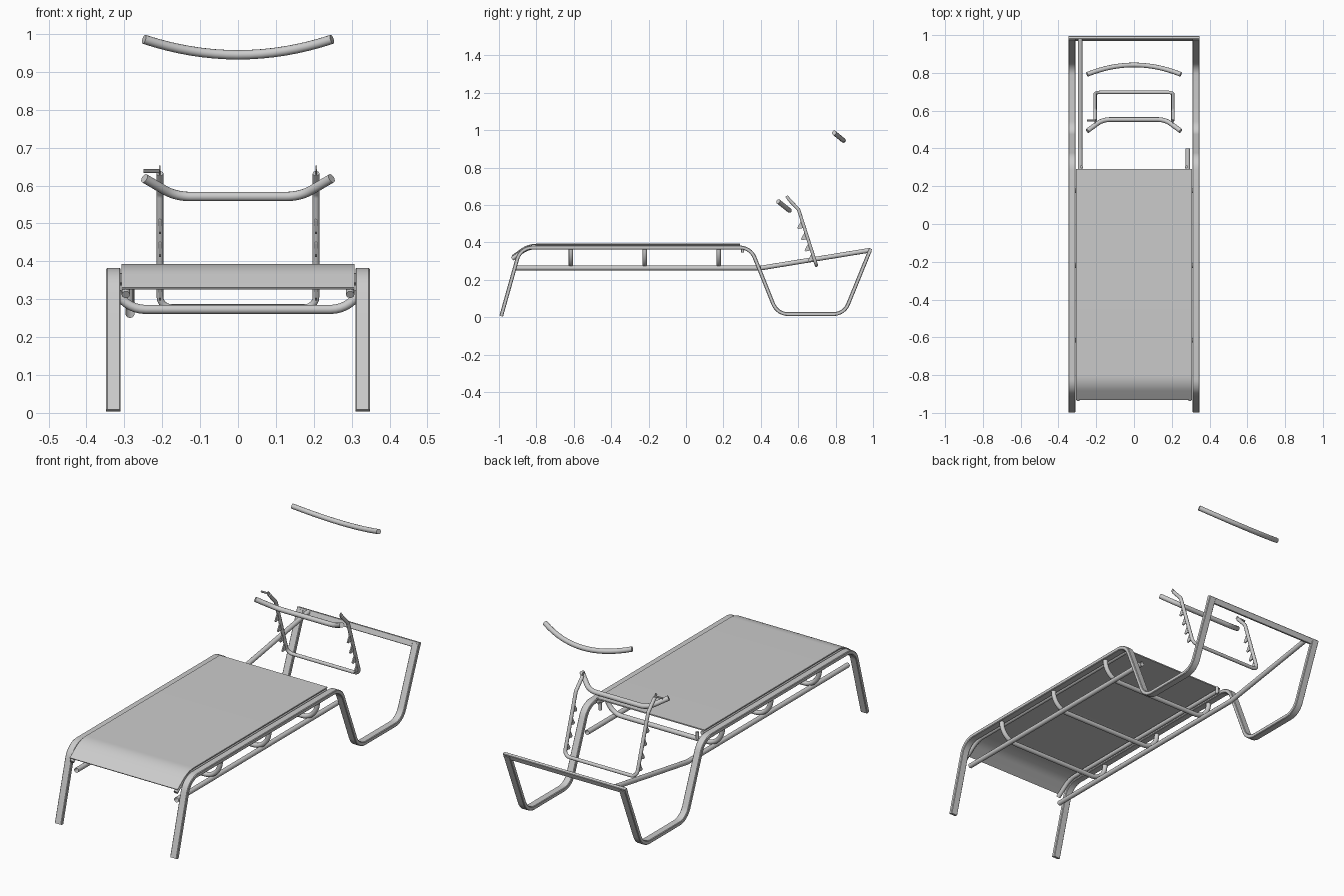
import bpy, bmesh, math
from mathutils import Vector

if "Cube" in bpy.data.objects:
    bpy.data.objects.remove(bpy.data.objects["Cube"])

grey = bpy.data.materials.new("light_grey")
grey.diffuse_color = (0.6, 0.6, 0.6, 1)
grey.use_nodes = True
grey.node_tree.nodes["Principled BSDF"].inputs["Base Color"].default_value = grey.diffuse_color


def finish(name, bm, smooth=True):
    bmesh.ops.recalc_face_normals(bm, faces=bm.faces)
    me = bpy.data.meshes.new(name)
    bm.to_mesh(me)
    bm.free()
    me.materials.append(grey)
    ob = bpy.data.objects.new(name, me)
    bpy.context.collection.objects.link(ob)
    if smooth:
        bpy.ops.object.select_all(action='DESELECT')
        ob.select_set(True)
        bpy.context.view_layer.objects.active = ob
        bpy.ops.object.shade_smooth_by_angle(angle=math.radians(35))
    return ob


def fillet(pts, r, n=8):
    """Round the inner corners of a polyline with arcs of radius r."""
    pts = [Vector(p) for p in pts]
    out = [pts[0]]
    for a, b, c in zip(pts, pts[1:], pts[2:]):
        u, v = (a - b).normalized(), (c - b).normalized()
        half = u.angle(v) / 2
        t = r / math.tan(half)
        centre = b + (u + v).normalized() * (r / math.sin(half))
        p, q = b + u * t - centre, b + v * t - centre
        ang = p.angle(q)
        for i in range(n + 1):
            f = i / n
            out.append(centre + (p * math.sin((1 - f) * ang) + q * math.sin(f * ang)) / math.sin(ang))
    return out + [pts[-1]]


def circle(r, n=12):
    return [(r * math.cos(2 * math.pi * i / n), r * math.sin(2 * math.pi * i / n)) for i in range(n)]


def bar(w, h, c=0.003):
    """Rectangular section with chamfered corners."""
    w, h = w / 2, h / 2
    return [(w - c, -h), (w, -h + c), (w, h - c), (w - c, h),
            (-w + c, h), (-w, h - c), (-w, -h + c), (-w + c, -h)]


def sweep(name, path, section, ref, caps=True):
    """Sweep a section along a path; ref fixes the section's first axis."""
    path = [Vector(p) for p in path]
    bm = bmesh.new()
    rings = []
    for i, p in enumerate(path):
        t = (path[min(i + 1, len(path) - 1)] - path[max(i - 1, 0)]).normalized()
        s = Vector(ref)
        s = (s - t * s.dot(t)).normalized()
        u = t.cross(s)
        rings.append([bm.verts.new(p + s * a + u * b) for a, b in section])
    n = len(section)
    for r0, r1 in zip(rings, rings[1:]):
        for j in range(n):
            bm.faces.new((r0[j], r0[(j + 1) % n], r1[(j + 1) % n], r1[j]))
    if caps:
        bm.faces.new(rings[0])
        bm.faces.new(rings[-1])
    return finish(name, bm)


X, Y, Z = (1, 0, 0), (0, 1, 0), (0, 0, 1)
frame_path = [(-0.988, 0.006), (-0.885, 0.373), (0.345, 0.373),
              (0.488, 0.017), (0.845, 0.017), (0.984, 0.358)]
sling_path = [(-0.93, 0.328), (-0.845, 0.390), (0.29, 0.390)]

for side, label in ((-1, "left"), (1, "right")):
    # bent side frame forming front leg, top rail and rear leg loop
    sweep(f"side_frame_{label}", fillet([(side * 0.329, y, z) for y, z in frame_path], 0.085),
          bar(0.038, 0.02), X)
    # tube carrying the edge of the sling
    sweep(f"sling_rail_{label}",
          fillet([(side * 0.296, y, z - 0.016) for y, z in sling_path], 0.13), circle(0.011), X)
    # lower long rail, the left one rising to the rear bar
    low = [(side * 0.285, -0.91, 0.263), (side * 0.285, 0.40, 0.263)]
    if side < 0:
        low = fillet(low + [(-0.285, 0.982, 0.358)], 0.1, 4)
    sweep(f"lower_rail_{label}", low, circle(0.0125), X, caps=False)
    # small bolt at the back end of the sling
    sweep(f"bolt_{label}", [(side * 0.277, 0.303, 0.345), (side * 0.277, 0.303, 0.38)], circle(0.008), X)

# sling fabric
sweep("sling", fillet([(0, y, z) for y, z in sling_path], 0.14), bar(0.616, 0.006, 0.001), X)

# rear cross bar
sweep("rear_cross_bar", [(-0.348, 0.982, 0.353), (0.348, 0.982, 0.353)],
      bar(0.03, 0.016, 0.002), (0, 0.37, 0.93))

# ribs hanging under the sling
for i, y in enumerate((-0.615, -0.22, 0.175)):
    sweep(f"rib_{i + 1}", fillet([(-0.33, y, 0.365), (-0.33, y, 0.273),
                                  (0.33, y, 0.273), (0.33, y, 0.365)], 0.086, 10), circle(0.012), Y)

# backrest support: one bent tube
def arm(s):
    return [(s * 0.206, 0.548, 0.632), (s * 0.206, 0.602, 0.575), (s * 0.206, 0.697, 0.278)]

sweep("support_loop", fillet(arm(-1) + arm(1)[::-1], 0.03, 6), circle(0.009), (0.31, 0.9, 0.29))

for s, label in ((-1, "left"), (1, "right")):
    # flattened tip of the support arm
    sweep(f"support_tip_{label}", [(s * 0.207, 0.558, 0.622), (s * 0.207, 0.537, 0.648)],
          bar(0.004, 0.016, 0.001), X)
    # ratchet teeth
    bm = bmesh.new()
    for z in (0.49, 0.43, 0.37, 0.315):
        y = 0.697 - (z - 0.278) * 0.32
        tri = [(y - 0.012, z + 0.028), (y - 0.034, z - 0.012), (y - 0.028, z - 0.018),
               (y + 0.004, z - 0.012)]
        a, b = [[bm.verts.new((s * 0.206 + d, *p)) for p in tri] for d in (-0.003, 0.003)]
        bm.faces.new(a)
        bm.faces.new(b)
        for j in range(4):
            bm.faces.new((a[j], a[(j + 1) % 4], b[(j + 1) % 4], b[j]))
    finish(f"ratchet_teeth_{label}", bm, smooth=False)

# pivot pin on the left arm
sweep("pivot_pin", [(-0.25, 0.547, 0.638), (-0.206, 0.547, 0.638)], circle(0.005, 8), Z)

# lower backrest tube with bent ends
sweep("backrest_lower_tube", fillet([(-0.247, 0.493, 0.619), (-0.165, 0.553, 0.571),
                                     (0.165, 0.553, 0.571), (0.247, 0.493, 0.619)], 0.1),
      circle(0.0125), (0, 0.62, 0.78))

# upper backrest tube, a shallow arc
arc = []
for i in range(17):
    k = i / 8 - 1
    arc.append((0.248 * k, 0.842 - 0.05 * k * k, 0.945 + 0.041 * k * k))
sweep("backrest_upper_tube", arc, circle(0.0125), (0, 0.62, 0.78))
